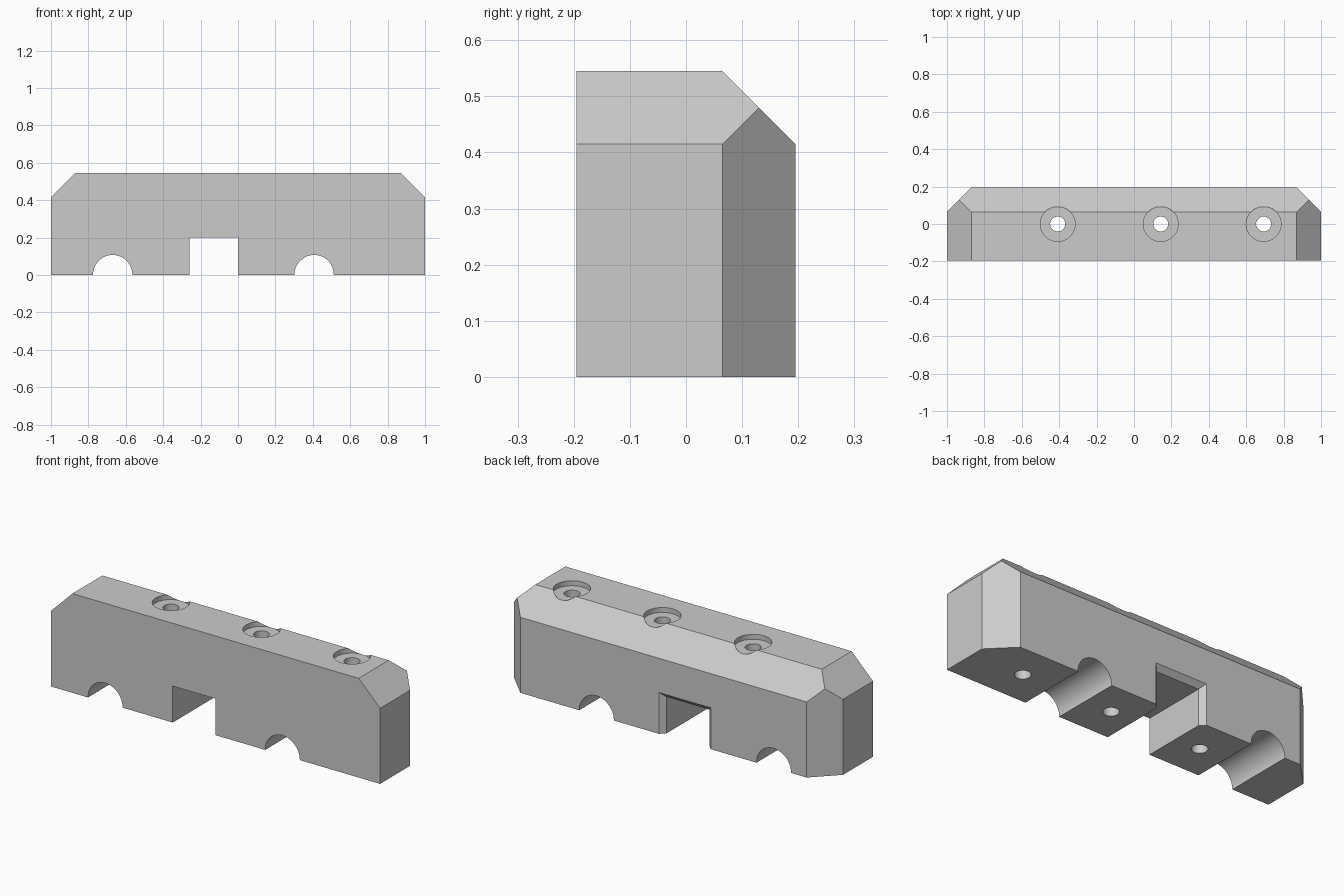
import bpy, bmesh, math
from mathutils import Vector

old = bpy.data.objects.get("Cube")
if old:
    bpy.data.objects.remove(old, do_unlink=True)

DEPTH, HEIGHT = 0.39, 0.545
CHAMFER = 0.13
BACK = DEPTH / 2

grey = bpy.data.materials.new("plain grey")
grey.use_nodes = True
colour = (0.6, 0.6, 0.6, 1)
grey.diffuse_color = colour
grey.node_tree.nodes["Principled BSDF"].inputs["Base Color"].default_value = colour


def to_object(bm, name):
    bmesh.ops.recalc_face_normals(bm, faces=bm.faces)
    mesh = bpy.data.meshes.new(name)
    bm.to_mesh(mesh)
    bm.free()
    mesh.materials.append(grey)
    obj = bpy.data.objects.new(name, mesh)
    bpy.context.collection.objects.link(obj)
    return obj


def cylinder(name, centre, radius, length, axis="Z"):
    bpy.ops.mesh.primitive_cylinder_add(
        vertices=64, radius=radius, depth=length, location=centre,
        rotation=(math.pi / 2 if axis == "Y" else 0, 0, 0))
    obj = bpy.context.object
    obj.name = name
    obj.data.materials.append(grey)
    return obj


def cut(target, cutter):
    mod = target.modifiers.new(cutter.name, "BOOLEAN")
    mod.operation, mod.solver, mod.object = "DIFFERENCE", "EXACT", cutter
    bpy.context.view_layer.objects.active = target
    bpy.ops.object.modifier_apply(modifier=mod.name)
    bpy.data.objects.remove(cutter, do_unlink=True)


# Block: a box sliced along its top ends, back corners and top back edge
bm = bmesh.new()
bmesh.ops.create_cube(bm, size=1)
for v in bm.verts:
    v.co = Vector((v.co.x * 2, v.co.y * DEPTH, (v.co.z + 0.5) * HEIGHT))
corner = Vector((1, BACK, HEIGHT))
for normal in [(1, 0, 1), (-1, 0, 1), (1, 1, 0), (-1, 1, 0), (0, 1, 1)]:
    n = Vector(normal)
    point = Vector((math.copysign(corner.x, n.x), corner.y, corner.z))
    point -= n * CHAMFER / 2
    cutting = bmesh.ops.bisect_plane(
        bm, geom=bm.verts[:] + bm.edges[:] + bm.faces[:], dist=1e-6,
        plane_co=point, plane_no=n, clear_outer=True)
    rim = [e for e in cutting["geom_cut"] if isinstance(e, bmesh.types.BMEdge)]
    bmesh.ops.contextual_create(bm, geom=rim)
block = to_object(bm, "clamp_block")

# Counterbored screw holes
for x in (-0.408, 0.143, 0.693):
    cut(block, cylinder("screw_hole", (x, 0, 0.3), 0.04, 1))
    cut(block, cylinder("counterbore", (x, 0, HEIGHT - 0.027 + 0.1), 0.093, 0.2))

# Half-round channels under the block
for x in (-0.67, 0.407):
    cut(block, cylinder("round_channel", (x, 0, 0.002), 0.105, 1, "Y"))

# Square slot, flared at the back opening
FLARE = 0.027
bm = bmesh.new()
rings = []
for y, grow in [(-0.3, 0), (BACK - FLARE, 0), (BACK + FLARE, 2 * FLARE)]:
    left, right, top = -0.26 - grow, grow, 0.2 + grow
    outline = [(left, -0.1), (right, -0.1), (right, top), (left, top)]
    rings.append([bm.verts.new((x, y, z)) for x, z in outline])
for a, b in zip(rings, rings[1:]):
    for i in range(4):
        j = (i + 1) % 4
        bm.faces.new((a[i], a[j], b[j], b[i]))
bm.faces.new(rings[0])
bm.faces.new(rings[-1])
cut(block, to_object(bm, "square_slot"))

# Smooth the round walls and keep the bevels crisp
bpy.ops.object.select_all(action="DESELECT")
block.select_set(True)
bpy.context.view_layer.objects.active = block
bpy.ops.object.shade_smooth_by_angle(angle=math.radians(25))
